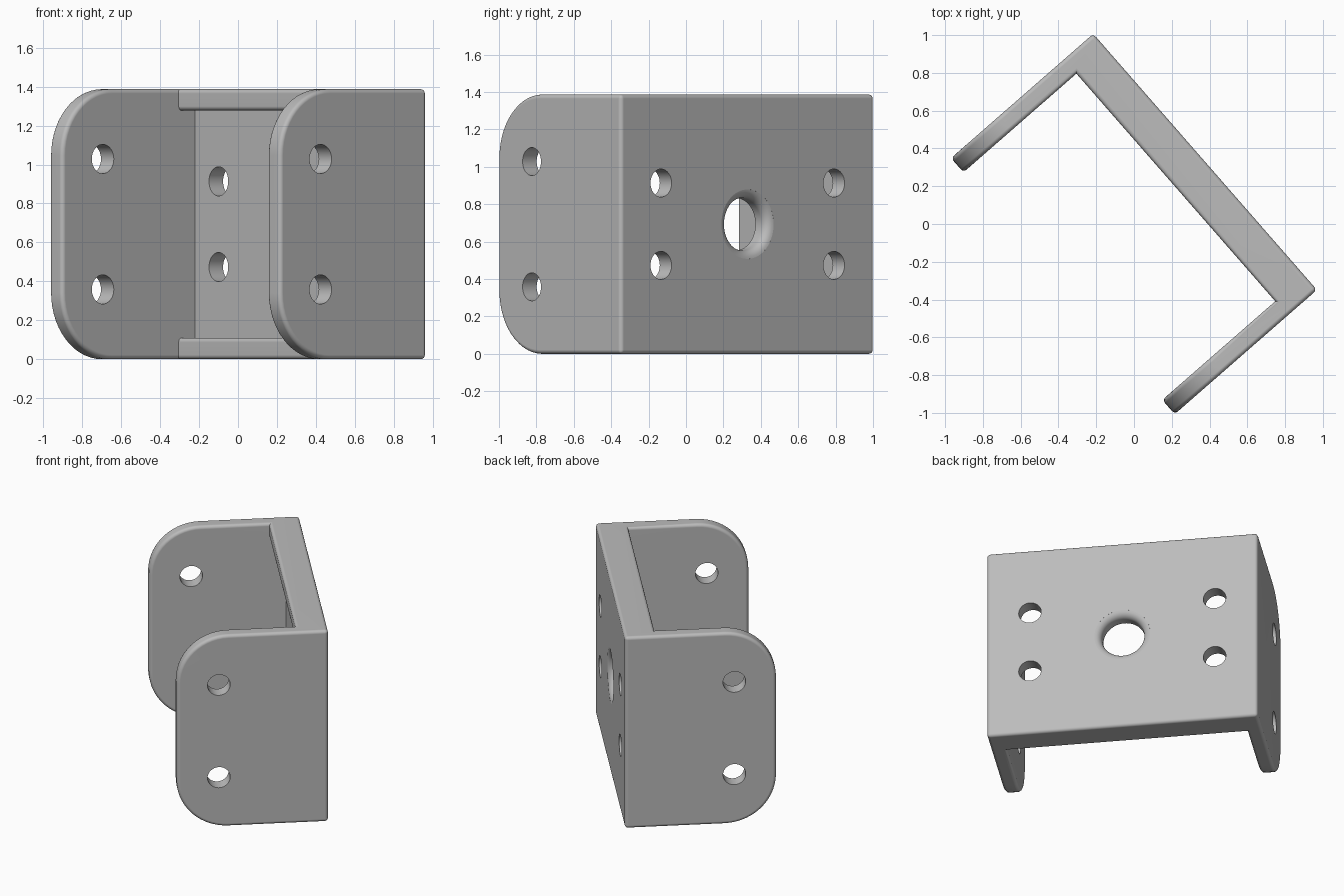
import bpy, bmesh, math
from itertools import product
from mathutils import Matrix, Vector

if "Cube" in bpy.data.objects:
    bpy.data.objects.remove(bpy.data.objects["Cube"])

WIDTH, DEPTH, HEIGHT = 1.8, 1.0, 1.387
THICK, RIB = 0.1, 0.11
TURN = math.radians(-48.86)
MID = HEIGHT / 2

grey = bpy.data.materials.new("satin grey")
grey.use_nodes = True
grey.diffuse_color = (0.5, 0.5, 0.5, 1)
grey.node_tree.nodes["Principled BSDF"].inputs["Base Color"].default_value = (0.5, 0.5, 0.5, 1)


def make_object(name, bm):
    bmesh.ops.recalc_face_normals(bm, faces=bm.faces[:])
    mesh = bpy.data.meshes.new(name)
    bm.to_mesh(mesh)
    bm.free()
    obj = bpy.data.objects.new(name, mesh)
    bpy.context.collection.objects.link(obj)
    mesh.materials.append(grey)
    return obj


def solid(i, j, k):
    """Cell rule: two arms, a back plate, and ribs along its top and bottom."""
    if not (0 <= i < 3 and 0 <= j < 3 and 0 <= k < 3):
        return False
    return i != 1 or j == 2 or (j == 1 and k != 1)


# Bracket body, as the outer skin of a small grid of solid cells
cuts = ([-WIDTH / 2, THICK - WIDTH / 2, WIDTH / 2 - THICK, WIDTH / 2],
        [-DEPTH / 2, DEPTH / 2 - 0.206, DEPTH / 2 - 0.096, DEPTH / 2],
        [0, RIB, HEIGHT - RIB, HEIGHT])
bm = bmesh.new()
for cell in product(range(3), repeat=3):
    if not solid(*cell):
        continue
    for axis, side in product(range(3), (0, 1)):
        beside = list(cell)
        beside[axis] += 2 * side - 1
        if solid(*beside):
            continue
        corners = []
        for a, b in ((0, 0), (1, 0), (1, 1), (0, 1)):
            at = list(cell)
            at[axis] += side
            at[(axis + 1) % 3] += a
            at[(axis + 2) % 3] += b
            corners.append(bm.verts.new([cuts[n][at[n]] for n in range(3)]))
        bm.faces.new(corners)
bmesh.ops.remove_doubles(bm, verts=bm.verts[:], dist=1e-4)
bmesh.ops.recalc_face_normals(bm, faces=bm.faces[:])
bmesh.ops.dissolve_limit(bm, angle_limit=0.02, verts=bm.verts[:], edges=bm.edges[:])

# Large rounded corners on the arm tips
tips = [e for e in bm.edges
        if all(v.co.y < 0.01 - DEPTH / 2 for v in e.verts)
        and abs(e.verts[0].co.z - e.verts[1].co.z) < 0.01
        and min(e.verts[0].co.z, HEIGHT - e.verts[0].co.z) < 0.01]
bmesh.ops.bevel(bm, geom=tips, offset=0.34, segments=14, profile=0.5, affect='EDGES')

# Small round on every outside edge
outside = [e for e in bm.edges if e.is_convex and e.calc_face_angle(0) > 0.5]
bmesh.ops.bevel(bm, geom=outside, offset=0.022, segments=4, profile=0.5,
                affect='EDGES', clamp_overlap=True)
bracket = make_object("bracket", bm)


# Hole cutters
def lathe(bm, profile, matrix, sides=40):
    """Closed turned solid from (radius, height) pairs along local z."""
    rings = []
    for r, h in profile:
        angles = [math.tau * n / sides for n in range(sides)]
        rings.append([bm.verts.new(matrix @ Vector((r * math.cos(a), r * math.sin(a), h)))
                      for a in angles])
    for low, high in zip(rings, rings[1:]):
        for n in range(sides):
            m = (n + 1) % sides
            bm.faces.new((low[n], low[m], high[m], high[n]))
    bm.faces.new(rings[0][::-1])
    bm.faces.new(rings[-1])


bm = bmesh.new()
along_x = Matrix.Rotation(math.pi / 2, 4, 'Y')
along_y = Matrix.Rotation(-math.pi / 2, 4, 'X')
drill = [(0.075, -0.1), (0.075, 0.1)]
for sx, sz in product((-1, 1), repeat=2):
    arm_hole = Vector((sx * (WIDTH - THICK) / 2, -0.223, MID + sz * 0.335))
    plate_hole = Vector((sx * 0.614, DEPTH / 2 - 0.05, MID + sz * 0.22))
    lathe(bm, drill, Matrix.Translation(arm_hole) @ along_x)
    lathe(bm, drill, Matrix.Translation(plate_hole) @ along_y)

# Centre hole with a rounded mouth on the outer face
BORE, MOUTH = 0.14, 0.05
flare = [(BORE, -0.2)]
for n in range(8):
    a = n / 7 * math.radians(85)
    flare.append((BORE + MOUTH * (1 - math.cos(a)), MOUTH * (math.sin(a) - 1)))
flare.append((BORE + MOUTH, 0.02))
lathe(bm, flare, Matrix.Translation((0, DEPTH / 2, MID)) @ along_y, 56)
cutter = make_object("hole_cutter", bm)
cutter.hide_render = True

# Cut the holes, keep the result, discard the cutter
cut = bracket.modifiers.new("holes", 'BOOLEAN')
cut.operation = 'DIFFERENCE'
cut.solver = 'EXACT'
cut.object = cutter
bpy.context.view_layer.update()
graph = bpy.context.evaluated_depsgraph_get()
result = bpy.data.meshes.new_from_object(bracket.evaluated_get(graph))
bracket.modifiers.clear()
bracket.data = result
bpy.data.objects.remove(cutter)

# Smooth rounds, flat faces, final heading
bpy.ops.object.select_all(action='DESELECT')
bracket.select_set(True)
bpy.context.view_layer.objects.active = bracket
bpy.ops.object.shade_smooth_by_angle(angle=math.radians(32))
normals = bracket.modifiers.new("even_normals", 'WEIGHTED_NORMAL')
normals.keep_sharp = True
bracket.rotation_euler.z = TURN
